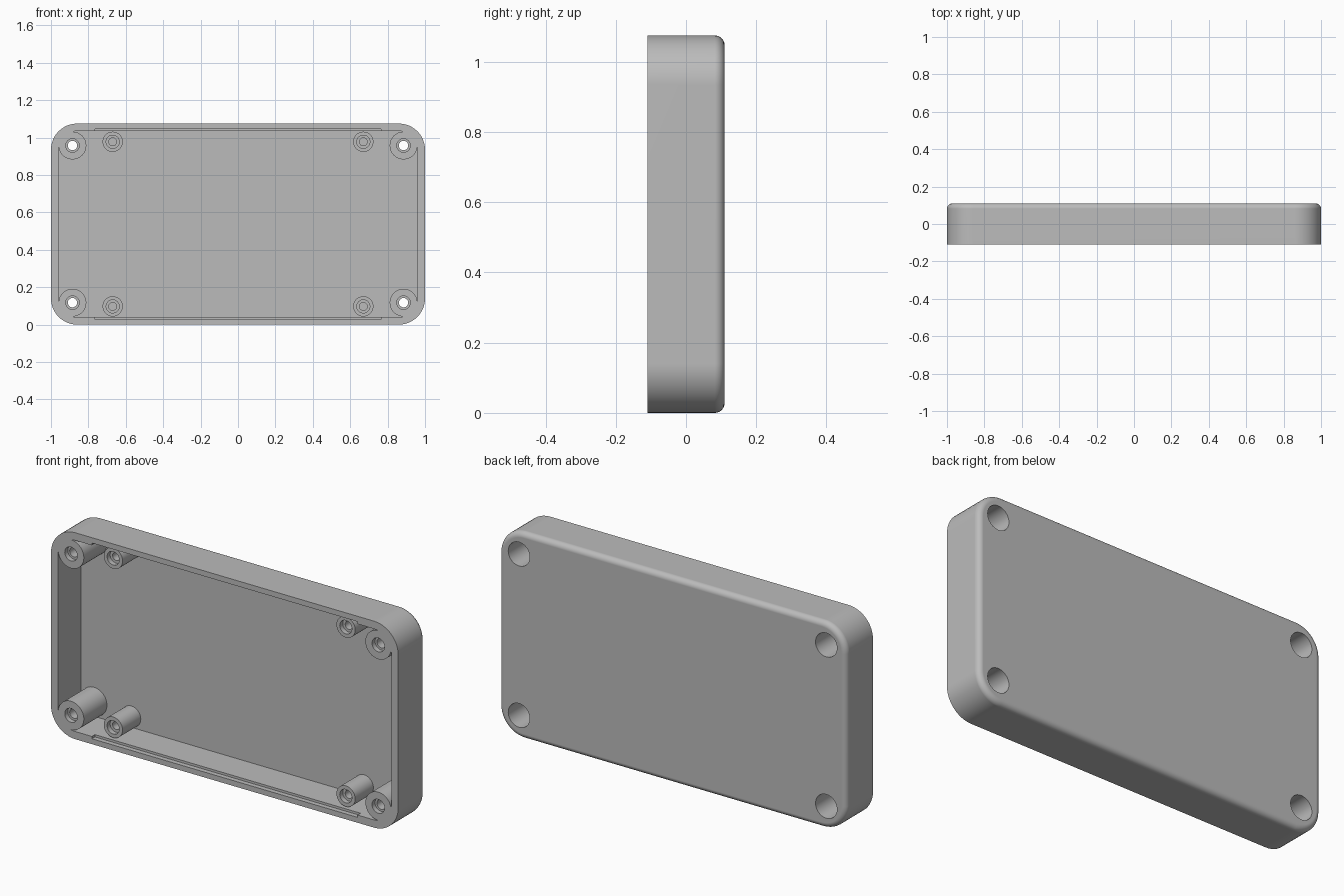
import bpy, bmesh
from math import pi, sin, cos, radians

if "Cube" in bpy.data.objects:
    bpy.data.objects.remove(bpy.data.objects["Cube"])

HEIGHT, MID = 1.075, 0.5375
FRONT, BACK, FLOOR = -0.11, 0.11, 0.08
WALL = 0.04

grey = bpy.data.materials.new("plastic_grey")
grey.use_nodes = True
colour = (0.5, 0.5, 0.5, 1)
grey.diffuse_color = colour
grey.node_tree.nodes["Principled BSDF"].inputs["Base Color"].default_value = colour


def finish(bm, name):
    bmesh.ops.recalc_face_normals(bm, faces=bm.faces)
    mesh = bpy.data.meshes.new(name)
    bm.to_mesh(mesh)
    bm.free()
    mesh.materials.append(grey)
    obj = bpy.data.objects.new(name, mesh)
    bpy.context.collection.objects.link(obj)
    return obj


def activate(obj):
    bpy.ops.object.select_all(action='DESELECT')
    obj.select_set(True)
    bpy.context.view_layer.objects.active = obj


def smooth(obj):
    activate(obj)
    bpy.ops.object.shade_smooth_by_angle(angle=radians(30))


def rounded_slab(name, half_x, half_z, radius, y0, y1, fillet=0, steps=12):
    """Rounded rectangle extruded along y, with an optional fillet at the y1 end."""
    bm = bmesh.new()
    ring = []
    for k, (sx, sz) in enumerate(((1, 1), (-1, 1), (-1, -1), (1, -1))):
        for i in range(steps + 1):
            a = (k + i / steps) * pi / 2
            x = sx * (half_x - radius) + radius * cos(a)
            z = MID + sz * (half_z - radius) + radius * sin(a)
            ring.append(bm.verts.new((x, y0, z)))
    cap = bm.faces.new(ring)
    new = bmesh.ops.extrude_face_region(bm, geom=[cap], use_keep_orig=True)["geom"]
    moved = [v for v in new if isinstance(v, bmesh.types.BMVert)]
    bmesh.ops.translate(bm, verts=moved, vec=(0, y1 - y0, 0))
    if fillet:
        edges = [e for e in bm.edges if all(abs(v.co.y - y1) < 1e-5 for v in e.verts)]
        bmesh.ops.bevel(bm, geom=edges, offset=fillet, segments=6,
                        profile=0.5, affect='EDGES')
    return finish(bm, name)


def box(name, x, z0, z1, y0, y1):
    bm = bmesh.new()
    bmesh.ops.create_cube(bm, size=1)
    for v in bm.verts:
        v.co = (v.co.x * 2 * x, (y0 + y1) / 2 + v.co.y * (y1 - y0),
                (z0 + z1) / 2 + v.co.z * (z1 - z0))
    return finish(bm, name)


def lathe(name, x, z, profile, closed=False, sides=48):
    """Revolve (radius, y) points about an axis along y; radius 0 makes a tip."""
    bm = bmesh.new()
    verts = [bm.verts.new((r, y, 0)) for r, y in profile]
    pairs = list(zip(verts, verts[1:] + verts[:1]))
    edges = [bm.edges.new(p) for p in (pairs if closed else pairs[:-1])]
    bmesh.ops.spin(bm, geom=verts + edges, cent=(0, 0, 0), axis=(0, 1, 0),
                   angle=2 * pi, steps=sides, use_merge=True)
    bmesh.ops.remove_doubles(bm, verts=bm.verts, dist=1e-5)
    bmesh.ops.translate(bm, verts=bm.verts, vec=(x, 0, z))
    return finish(bm, name)


def cut(obj, cutter):
    cutter.hide_render = True
    mod = obj.modifiers.new("cut", 'BOOLEAN')
    mod.operation, mod.solver, mod.object = 'DIFFERENCE', 'EXACT', cutter
    activate(obj)
    bpy.ops.object.modifier_apply(modifier=mod.name)
    bpy.data.objects.remove(cutter)


# Shell: outer tray with rounded back edge, hollowed from the front
shell = rounded_slab("shell", 1, MID, 0.14, FRONT, BACK, fillet=0.028)
cut(shell, rounded_slab("cavity", 1 - WALL, MID - WALL, 0.10, FRONT - 0.1, FLOOR))

# Shallow notches along the long walls at the rim
cut(shell, box("notch_cutter", 0.765, WALL - 0.012, HEIGHT - WALL + 0.012,
               FRONT - 0.05, FRONT + 0.025))

SIDES = (("right", -1), ("left", 1))
LEVELS = (("lower", -1), ("upper", 1))
BORE = 0.062
for side, sx in SIDES:
    for level, sz in LEVELS:
        # Corner screw posts, open through the back with a wide counterbore
        x, z = sx * 0.885, MID + sz * 0.42
        cut(shell, lathe("bore_cutter", x, z,
                         [(0, 0.05), (BORE, 0.05), (BORE, 0.2), (0, 0.2)]))
        post = lathe(f"{level}_{side}_corner_post", x, z, [
            (0.036, FRONT), (0.074, FRONT), (0.074, FLOOR), (BORE, FLOOR),
            (BORE, -0.04), (0.025, -0.04), (0.025, -0.085), (0.036, -0.085)], closed=True)
        smooth(post)

        # Shorter board standoffs with blind stepped holes
        standoff = lathe(f"{level}_{side}_standoff", sx * 0.67, MID + sz * 0.44, [
            (0.054, FLOOR), (0.054, -0.07), (0.035, -0.07), (0.035, -0.045),
            (0.021, -0.045), (0.021, 0.06), (0, 0.06)])
        smooth(standoff)

smooth(shell)
weighted = shell.modifiers.new("weighted_normals", 'WEIGHTED_NORMAL')
weighted.keep_sharp = True
